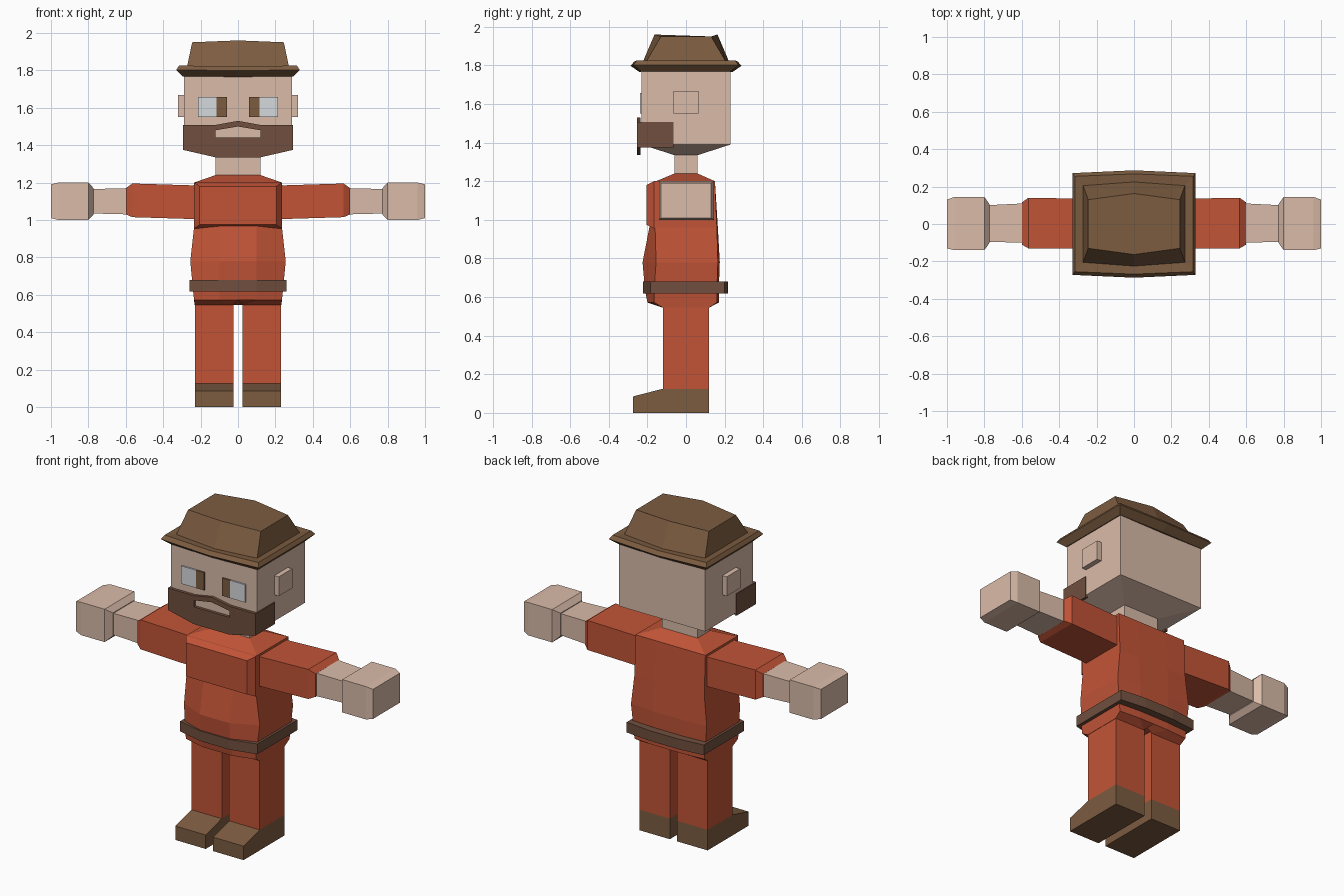
import bpy, bmesh

if "Cube" in bpy.data.objects:
    bpy.data.objects.remove(bpy.data.objects["Cube"])


def srgb(r, g, b):
    return tuple((c / 255 / 12.92) if c < 10 else ((c / 255 + 0.055) / 1.055) ** 2.4
                 for c in (r, g, b)) + (1.0,)


def material(name, *rgb):
    m = bpy.data.materials.new(name)
    m.diffuse_color = srgb(*rgb)
    m.use_nodes = True
    m.node_tree.nodes["Principled BSDF"].inputs["Base Color"].default_value = m.diffuse_color
    return m


RED = material("red cloth", 194, 84, 55)
SKIN = material("skin", 218, 187, 169)
BROWN = material("brown leather", 124, 92, 64)
DARK = material("dark brown hair", 112, 79, 62)
WHITE = material("eye white", 214, 218, 221)


def finish(name, bm, mat):
    bmesh.ops.remove_doubles(bm, verts=bm.verts, dist=1e-5)
    bmesh.ops.recalc_face_normals(bm, faces=bm.faces)
    mesh = bpy.data.meshes.new(name)
    bm.to_mesh(mesh)
    bm.free()
    mesh.materials.append(mat)
    obj = bpy.data.objects.new(name, mesh)
    bpy.context.collection.objects.link(obj)
    return obj


def loft(name, rings, mat):
    """Skin a stack of equal-length rings and cap both ends."""
    bm = bmesh.new()
    loops = [[bm.verts.new(p) for p in ring] for ring in rings]
    n = len(loops[0])
    for a, b in zip(loops, loops[1:]):
        for i in range(n):
            j = (i + 1) % n
            bm.faces.new((a[i], a[j], b[j], b[i]))
    bm.faces.new(loops[0][::-1])
    bm.faces.new(loops[-1])
    return finish(name, bm, mat)


def rect_z(x0, x1, y0, y1, z):
    return [(x0, y0, z), (x1, y0, z), (x1, y1, z), (x0, y1, z)]


def rect_x(x, y0, y1, z0, z1):
    return [(x, y0, z0), (x, y1, z0), (x, y1, z1), (x, y0, z1)]


def rect_y(y, x, z0, z1):
    return [(-x, y, z0), (x, y, z0), (x, y, z1), (-x, y, z1)]


def box(name, x0, x1, y0, y1, z0, z1, mat):
    return loft(name, [rect_z(x0, x1, y0, y1, z0), rect_z(x0, x1, y0, y1, z1)], mat)


def hat_ring(x, yc, ym, z, zm):
    """Rectangle with bowed front and back edges."""
    return [(-x, -yc, z), (0, -ym, zm), (x, -yc, z), (x, yc, z), (0, ym, zm), (-x, yc, z)]


def body_ring(z, x, m, fc, fm, bc, bm_, zm=None):
    """Body section: fc/bc are corner depths, fm/bm_ are middle depths."""
    zm = z if zm is None else zm
    return [(-x, fc, z), (-m, fm, z), (0, fm, zm), (m, fm, z), (x, fc, z),
            (x, bc, z), (m, bm_, z), (0, bm_, zm), (-m, bm_, z), (-x, bc, z)]


# Torso with rounded belly and sloped shoulders
loft("torso", [
    body_ring(0.545, 0.232, 0.03, -0.12, -0.12, 0.12, 0.12, 0.57),
    body_ring(0.572, 0.235, 0.10, -0.165, -0.20, 0.16, 0.17),
    body_ring(0.64, 0.242, 0.10, -0.165, -0.213, 0.16, 0.17),
    body_ring(0.78, 0.255, 0.10, -0.155, -0.225, 0.165, 0.175),
    body_ring(0.96, 0.235, 0.10, -0.16, -0.19, 0.16, 0.165),
    body_ring(1.20, 0.235, 0.10, -0.155, -0.155, 0.15, 0.15),
    body_ring(1.24, 0.12, 0.06, -0.06, -0.06, 0.06, 0.06)], RED)

# Raised chest panel
loft("chest_panel", [
    rect_y(-0.14, 0.235, 0.955, 1.20),
    rect_y(-0.165, 0.235, 0.955, 1.20),
    rect_y(-0.205, 0.205, 0.975, 1.18)], RED)

# Belt
loft("belt", [body_ring(z, 0.26, 0.10, -0.185, -0.224, 0.20, 0.217)
              for z in (0.618, 0.68)], DARK)

# Neck and head with tapered jaw
box("neck", -0.12, 0.12, -0.06, 0.06, 1.23, 1.345, SKIN)
loft("head", [
    rect_z(-0.12, 0.12, -0.06, 0.06, 1.335),
    rect_z(-0.29, 0.29, -0.23, 0.23, 1.39),
    rect_z(-0.29, 0.29, -0.23, 0.23, 1.78)], SKIN)

# Hat: flared brim and bowed crown
loft("hat", [
    hat_ring(0.295, 0.232, 0.24, 1.768, 1.765),
    hat_ring(0.33, 0.272, 0.287, 1.803, 1.798),
    hat_ring(0.315, 0.255, 0.268, 1.826, 1.82),
    hat_ring(0.272, 0.205, 0.225, 1.822, 1.815),
    hat_ring(0.245, 0.13, 0.163, 1.95, 1.96)], BROWN)

# Beard front: half outline around the mouth, mirrored
P = dict(a=(0, 1.53), b=(.12, 1.508), c=(.295, 1.508), d=(.295, 1.375), e=(.12, 1.335),
         f=(0, 1.335), g=(0, 1.44), h=(.12, 1.44), i=(.12, 1.48), j=(0, 1.50))
bm = bmesh.new()
for s in (1, -1):
    for face in ("abij", "bcdehi", "efgh"):
        face = face if s > 0 else face[::-1]
        bm.faces.new([bm.verts.new((s * P[k][0], -0.245, P[k][1])) for k in face])
beard = finish("beard_front", bm, DARK)
solid = beard.modifiers.new("thickness", 'SOLIDIFY')
solid.thickness = 0.018
solid.offset = 0

# Paired parts
for s, side in ((1, "right"), (-1, "left")):
    def pair(a, b):
        return sorted((s * a, s * b))

    # Face details
    box(f"beard_side_{side}", *pair(0.28, 0.295), -0.24, -0.065, 1.375, 1.508, DARK)
    box(f"ear_{side}", *pair(0.28, 0.32), -0.065, 0.065, 1.55, 1.668, SKIN)
    box(f"eye_white_{side}", *pair(0.115, 0.215), -0.239, -0.23, 1.55, 1.658, WHITE)
    box(f"iris_{side}", *pair(0.06, 0.115), -0.239, -0.23, 1.55, 1.658, BROWN)

    # Sleeve, forearm and fist
    loft(f"sleeve_{side}", [
        rect_x(s * 0.20, -0.13, 0.135, 1.00, 1.195),
        rect_x(s * 0.24, -0.13, 0.135, 1.005, 1.185),
        rect_x(s * 0.565, -0.13, 0.14, 1.015, 1.195),
        rect_x(s * 0.60, -0.11, 0.115, 1.03, 1.17)], RED)
    loft(f"forearm_{side}", [
        rect_x(s * 0.59, -0.10, 0.11, 1.03, 1.17),
        rect_x(s * 0.79, -0.095, 0.10, 1.035, 1.165)], SKIN)
    loft(f"hand_{side}", [
        rect_x(s * 0.772, -0.10, 0.105, 1.03, 1.17),
        rect_x(s * 0.80, -0.14, 0.145, 1.00, 1.20),
        rect_x(s * 0.96, -0.14, 0.145, 1.00, 1.20),
        rect_x(s * 1.00, -0.13, 0.13, 1.01, 1.19)], SKIN)

    # Leg and boot with sloping toe
    box(f"leg_{side}", *pair(0.025, 0.23), -0.12, 0.12, 0.125, 0.56, RED)
    profile = [(0.12, 0), (0.12, 0.125), (-0.12, 0.125), (-0.275, 0.085), (-0.275, 0)]
    loft(f"boot_{side}", [[(s * x, y, z) for y, z in profile] for x in (0.025, 0.23)], BROWN)
